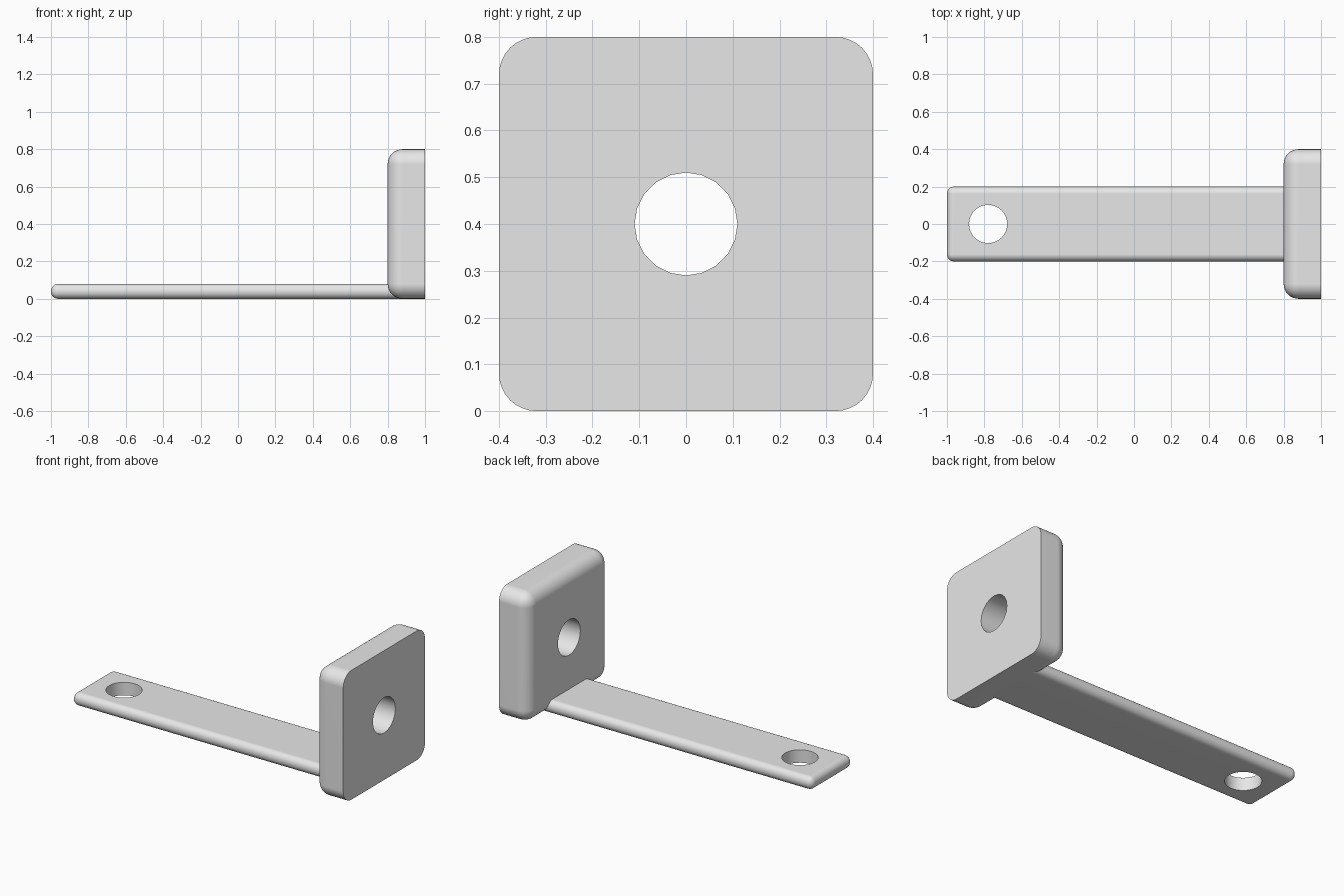
import bpy
import bmesh
from math import pi
from mathutils import Matrix, Vector

cube = bpy.data.objects.get("Cube")
if cube:
    bpy.data.objects.remove(cube, do_unlink=True)

# Single plain grey finish
grey = bpy.data.materials.new("light_grey")
grey.use_nodes = True
colour = (0.8, 0.8, 0.8, 1)
grey.diffuse_color = colour
grey.node_tree.nodes["Principled BSDF"].inputs["Base Color"].default_value = colour


def add_object(name, bm):
    mesh = bpy.data.meshes.new(name)
    bm.to_mesh(mesh)
    bm.free()
    obj = bpy.data.objects.new(name, mesh)
    bpy.context.collection.objects.link(obj)
    mesh.materials.append(grey)
    return obj


def rounded_block(name, low, high, radius):
    """Box with every edge rounded except those around its +x end."""
    low, high = Vector(low), Vector(high)
    bm = bmesh.new()
    bmesh.ops.create_cube(bm, size=1)
    bmesh.ops.scale(bm, vec=high - low, verts=bm.verts)
    bmesh.ops.translate(bm, vec=(low + high) / 2, verts=bm.verts)
    edges = [e for e in bm.edges
             if min(v.co.x for v in e.verts) < high.x - 0.001]
    bmesh.ops.bevel(bm, geom=edges, offset=radius, offset_type='OFFSET',
                    segments=8, profile=0.5, affect='EDGES', clamp_overlap=True)
    bmesh.ops.recalc_face_normals(bm, faces=bm.faces)
    return add_object(name, bm)


def drill(obj, centre, radius, sides, rotation):
    """Cut a round hole through the part and shade it."""
    bm = bmesh.new()
    bmesh.ops.create_cone(bm, cap_ends=True, segments=sides, radius1=radius,
                          radius2=radius, depth=0.5,
                          matrix=Matrix.Translation(centre) @ rotation)
    cutter = add_object("hole_cutter", bm)
    cutter.hide_render = True
    mod = obj.modifiers.new("hole", 'BOOLEAN')
    mod.operation, mod.solver, mod.object = 'DIFFERENCE', 'EXACT', cutter
    bpy.ops.object.select_all(action='DESELECT')
    obj.select_set(True)
    bpy.context.view_layer.objects.active = obj
    bpy.ops.object.modifier_apply(modifier=mod.name)
    bpy.data.objects.remove(cutter, do_unlink=True)
    bpy.ops.object.shade_smooth_by_angle(angle=pi / 6)
    normals = obj.modifiers.new("flat_face_normals", 'WEIGHTED_NORMAL')
    normals.keep_sharp = True


# Upright square plate, flat on its outer side
plate = rounded_block("end_plate", (0.8, -0.4, 0), (1, 0.4, 0.8), 0.08)
drill(plate, (0.9, 0, 0.4), 0.11, 20, Matrix.Rotation(pi / 2, 4, 'Y'))

# Long flat arm, its root buried in the plate
arm = rounded_block("flat_arm", (-1, -0.2, 0), (0.9, 0.2, 0.08), 0.038)
drill(arm, (-0.78, 0, 0.04), 0.102, 32, Matrix.Identity(4))
